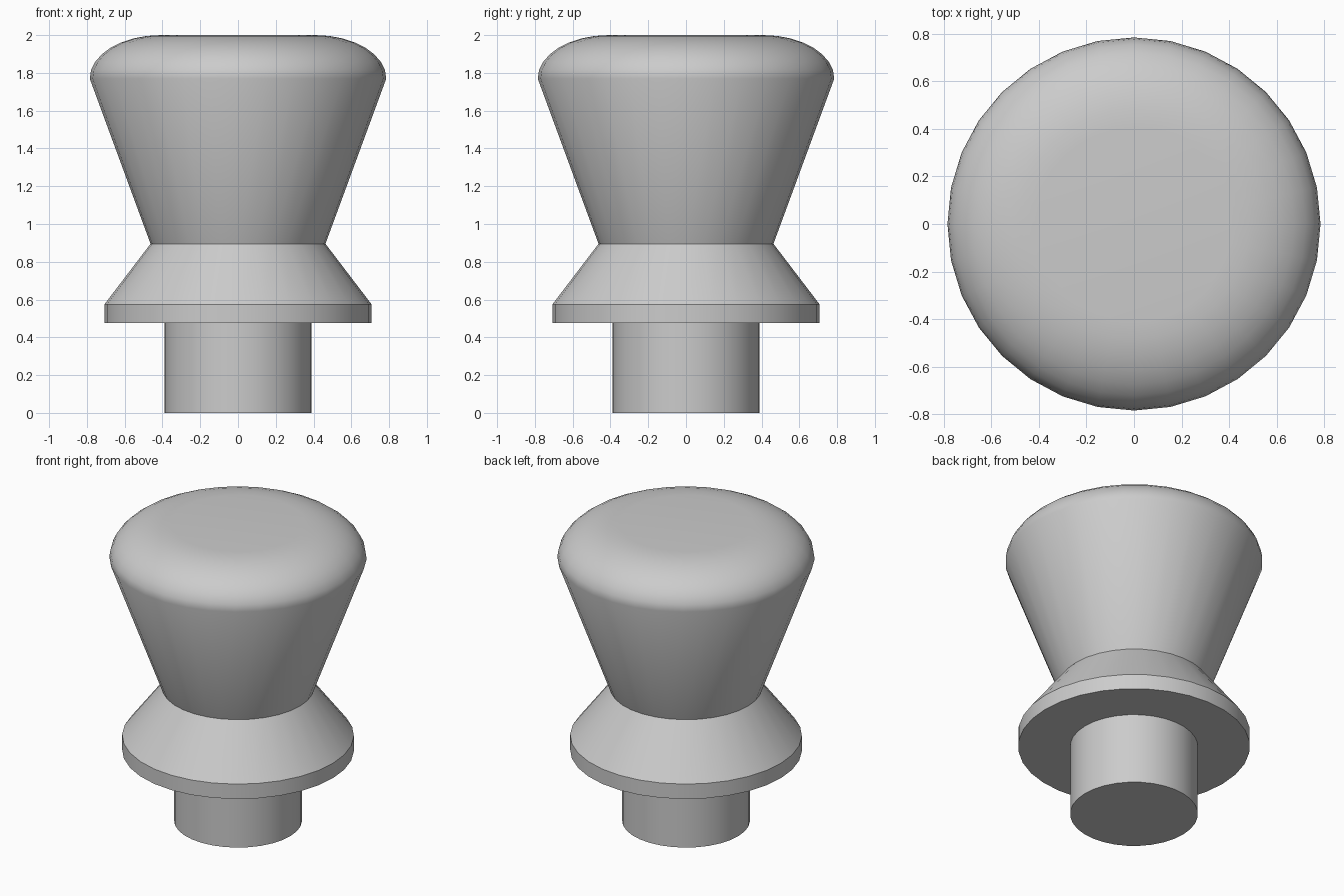
import bpy, bmesh, math

if "Cube" in bpy.data.objects:
    bpy.data.objects.remove(bpy.data.objects["Cube"])

SIDES = 32

grey = bpy.data.materials.new("light_grey")
grey.diffuse_color = (0.6, 0.6, 0.6, 1)
grey.use_nodes = True
grey.node_tree.nodes["Principled BSDF"].inputs["Base Color"].default_value = grey.diffuse_color


def lathe(name, profile):
    """Turn a (radius, height) profile, bottom to top, into a capped solid."""
    bm = bmesh.new()
    rings = []
    for r, z in profile:
        rings.append([bm.verts.new((r * math.cos(2 * math.pi * i / SIDES),
                                    r * math.sin(2 * math.pi * i / SIDES), z))
                      for i in range(SIDES)])
    for low, high in zip(rings, rings[1:]):
        for i in range(SIDES):
            j = (i + 1) % SIDES
            bm.faces.new((low[i], low[j], high[j], high[i]))
    bm.faces.new(rings[0][::-1])
    bm.faces.new(rings[-1])
    mesh = bpy.data.meshes.new(name)
    bm.to_mesh(mesh)
    bm.free()
    mesh.materials.append(grey)
    obj = bpy.data.objects.new(name, mesh)
    bpy.context.collection.objects.link(obj)
    bpy.ops.object.select_all(action='DESELECT')
    obj.select_set(True)
    bpy.context.view_layer.objects.active = obj
    bpy.ops.object.shade_smooth_by_angle(angle=math.radians(30))
    return obj


# Rounded cap edge: quarter ellipse from the widest rim to the flat top
cap = [(0.41 + 0.375 * math.cos(a), 1.77 + 0.23 * math.sin(a))
       for a in (math.pi / 2 * k / 8 for k in range(9))]

# Whole knob: stem, flange, sloped collar, flared grip, rounded cap
lathe("knob", [(0.39, 0), (0.39, 0.475), (0.707, 0.475), (0.707, 0.575),
               (0.463, 0.895)] + cap)
